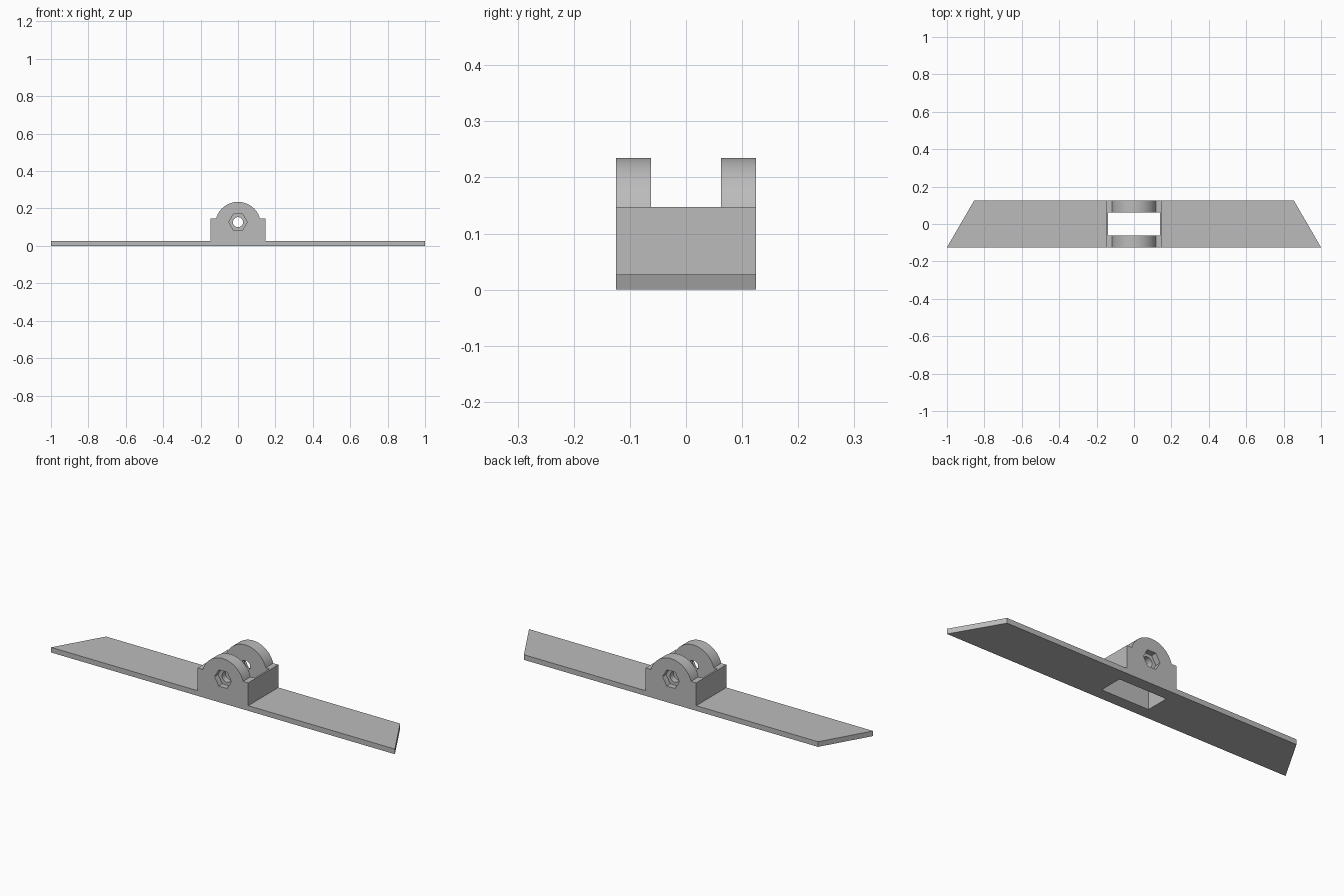
import bpy, bmesh, math

if "Cube" in bpy.data.objects:
    bpy.data.objects.remove(bpy.data.objects["Cube"])

HALF_DEPTH = 0.125
PLATE_Z, BLOCK_X, BLOCK_Z = 0.027, 0.147, 0.147
ARC_Z, ARC_R = 0.113, 0.122
BOLT_Z = 0.127

grey = bpy.data.materials.new("plain grey")
grey.diffuse_color = (0.5, 0.5, 0.5, 1)
grey.use_nodes = True
grey.node_tree.nodes["Principled BSDF"].inputs["Base Color"].default_value = grey.diffuse_color


def extrude_profile(name, points, y0, y1):
    """Extrude an (x, z) outline along y."""
    bm = bmesh.new()
    face = bm.faces.new([bm.verts.new((x, y0, z)) for x, z in points])
    new = bmesh.ops.extrude_face_region(bm, geom=[face])["geom"]
    bmesh.ops.translate(bm, vec=(0, y1 - y0, 0),
                        verts=[v for v in new if isinstance(v, bmesh.types.BMVert)])
    bmesh.ops.recalc_face_normals(bm, faces=bm.faces)
    mesh = bpy.data.meshes.new(name)
    bm.to_mesh(mesh)
    bm.free()
    mesh.materials.append(grey)
    obj = bpy.data.objects.new(name, mesh)
    bpy.context.collection.objects.link(obj)
    return obj


def polygon(radius, sides):
    """Regular outline round the bolt axis, with a corner on +x."""
    return [(radius * math.cos(2 * math.pi * i / sides),
             BOLT_Z + radius * math.sin(2 * math.pi * i / sides)) for i in range(sides)]


# Front outline: base plate, raised block and rounded knuckle
start = math.asin((BLOCK_Z - ARC_Z) / ARC_R)
steps = 48
arc = [(ARC_R * math.cos(a), ARC_Z + ARC_R * math.sin(a))
       for a in (start + (math.pi - 2 * start) * i / steps for i in range(steps + 1))]
right = [(1, 0), (1, PLATE_Z), (BLOCK_X, PLATE_Z), (BLOCK_X, BLOCK_Z)]
left = [(-x, z) for x, z in reversed(right)]
bracket = extrude_profile("hinge_bracket", right + arc + left, -HALF_DEPTH, HALF_DEPTH)

# Slanted plate ends: the back edge is shorter than the front
for v in bracket.data.vertices:
    if abs(v.co.x) > 0.9 and v.co.y > 0:
        v.co.x *= 0.855

# Cutters: central slot, bolt hole, hexagonal recess on each side
SX, SY = 0.138, 0.0625
cutters = [
    extrude_profile("slot_cutter", [(-SX, -0.1), (SX, -0.1), (SX, 0.4), (-SX, 0.4)], -SY, SY),
    extrude_profile("bolt_hole_cutter", polygon(0.027, 32), -0.2, 0.2),
    extrude_profile("front_hex_cutter", polygon(0.049, 6), -0.2, -0.095),
    extrude_profile("back_hex_cutter", polygon(0.049, 6), 0.095, 0.2),
]
bpy.context.view_layer.objects.active = bracket
bracket.select_set(True)
for cutter in cutters:
    mod = bracket.modifiers.new(cutter.name, 'BOOLEAN')
    mod.operation, mod.solver, mod.object = 'DIFFERENCE', 'EXACT', cutter
    bpy.ops.object.modifier_apply(modifier=mod.name)
for cutter in cutters:
    bpy.data.objects.remove(cutter)

# Smooth the knuckle and the bolt hole, keep the corners sharp
bpy.ops.object.shade_smooth_by_angle(angle=math.radians(30))
